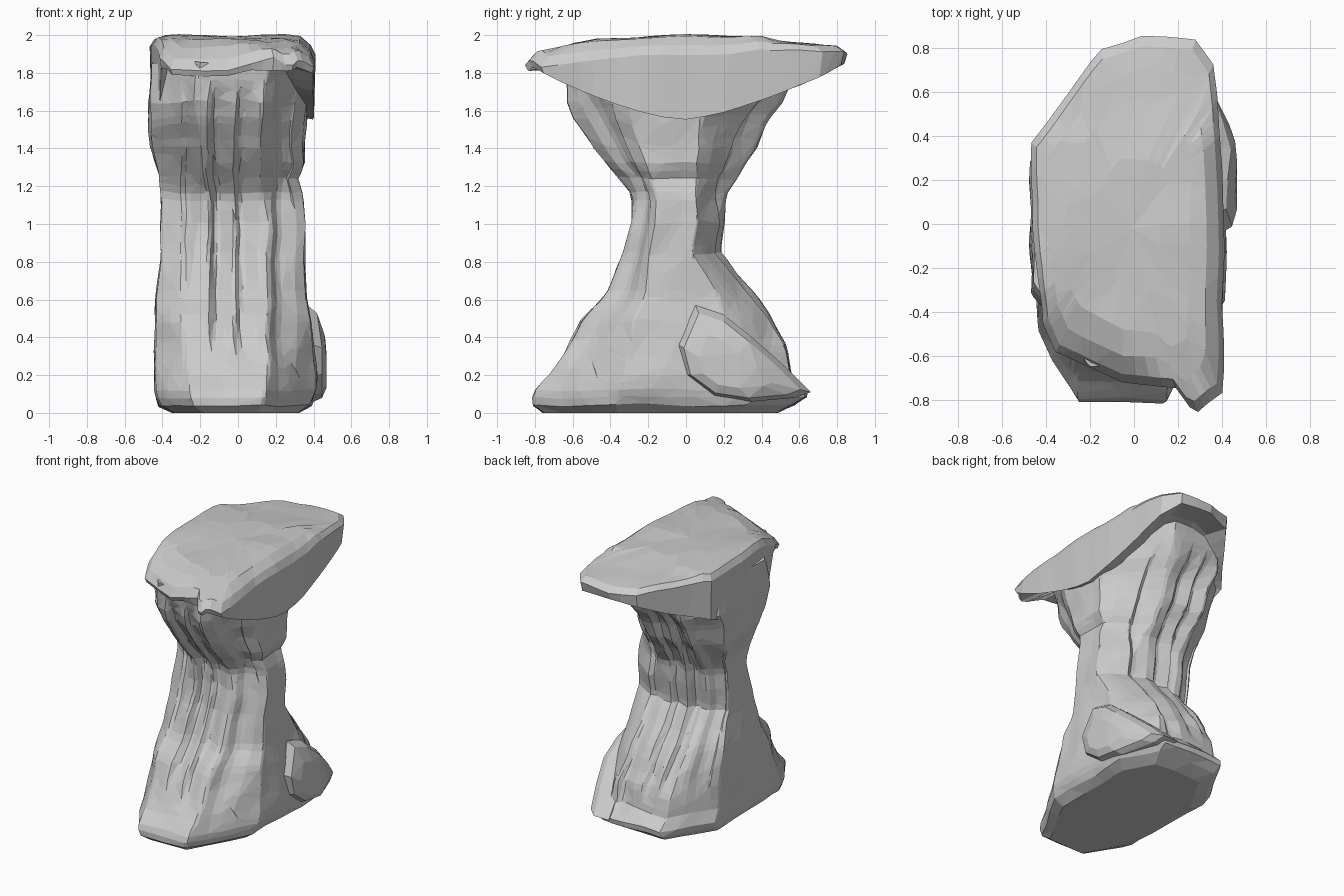
import bpy, bmesh
from mathutils import Vector, noise

cube = bpy.data.objects.get("Cube")
if cube:
    bpy.data.objects.remove(cube, do_unlink=True)

stone = bpy.data.materials.new("grey_stone")
stone.use_nodes = True
GREY = (0.6, 0.6, 0.6, 1)
stone.diffuse_color = GREY
stone.node_tree.nodes["Principled BSDF"].inputs["Base Color"].default_value = GREY


def lerp(a, b, t):
    return a + (b - a) * t


def sample(table, z):
    """Linear lookup in rows that start with a height."""
    for a, b in zip(table, table[1:]):
        if z <= b[0]:
            t = (z - a[0]) / (b[0] - a[0])
            return [lerp(p, q, t) for p, q in zip(a[1:], b[1:])]
    return table[-1][1:]


def rough(p, amount, scale):
    """Shift a point by smooth noise."""
    return p + amount * noise.noise_vector(p * scale)


def loft(name, rings, ratio):
    """Skin closed rings, then reduce to irregular chiselled facets."""
    bm = bmesh.new()
    rows = [[bm.verts.new(p) for p in ring] for ring in rings]
    n = len(rows[0])
    for a, b in zip(rows, rows[1:]):
        for i in range(n):
            j = (i + 1) % n
            bm.faces.new((a[i], a[j], b[j], b[i]))
    for row in (rows[0], rows[-1]):
        mid = bm.verts.new(sum((v.co for v in row), Vector()) / n)
        for i in range(n):
            bm.faces.new((row[i], row[(i + 1) % n], mid))
    finish(name, bm, ratio)


def finish(name, bm, ratio=1):
    bmesh.ops.recalc_face_normals(bm, faces=bm.faces)
    mesh = bpy.data.meshes.new(name)
    bm.to_mesh(mesh)
    bm.free()
    mesh.materials.append(stone)
    obj = bpy.data.objects.new(name, mesh)
    bpy.context.collection.objects.link(obj)
    if ratio < 1:
        mod = obj.modifiers.new("facets", 'DECIMATE')
        mod.ratio = ratio


# Pillar: height, x min, x max, y min, y max
extents = [
    (0, -.34, .32, -.76, .48), (.03, -.41, .38, -.81, .56),
    (.1, -.44, .41, -.81, .66), (.2, -.44, .41, -.72, .56),
    (.35, -.44, .4, -.63, .53), (.5, -.44, .38, -.55, .46),
    (.62, -.43, .36, -.43, .37), (.85, -.41, .35, -.33, .18),
    (1, -.41, .36, -.29, .2), (1.15, -.41, .34, -.28, .21),
    (1.25, -.41, .31, -.36, .27), (1.31, -.43, .35, -.41, .3),
    (1.4, -.46, .35, -.49, .37), (1.55, -.47, .36, -.59, .43),
    (1.65, -.47, .37, -.63, .51), (1.85, -.45, .37, -.64, .6)]
# Corner cut limits: front -x, front +x, back +x, back -x
cuts = [(0, 1.55, 1.36, 1.65, 1.5), (.5, 1.6, 1.46, 1.5, 1.5),
        (1, 1.5, 1.48, 1.45, 1.55), (1.2, 1.35, 1.45, 1.32, 1.55),
        (1.45, 1.35, 1.42, 1.3, 1.6), (1.65, 1.45, 1.42, 1.35, 1.6),
        (1.85, 1.4, 1.5, 1.4, 1.4)]
corners = [(-1, -1), (1, -1), (1, 1), (-1, 1)]
# Steps in the fluted faces: position, depth, lower end
steps = [(-.3, .025, .2), (-.15, .055, .33), (-.02, .04, .25), (.18, .035, .12)]


def pillar_ring(z, side=46, p=6):
    x0, x1, y0, y1 = sample(extents, z)
    limits = sample(cuts, z)
    ring = []
    for k in range(4):
        a, b = corners[k], corners[(k + 1) % 4]
        for i in range(side):
            u, v = lerp(a[0], b[0], i / side), lerp(a[1], b[1], i / side)
            r = (abs(u)**p + abs(v)**p)**(-1 / p)
            u, v = u * r, v * r
            for (su, sv), lim in zip(corners, limits):
                d = su * u + sv * v
                if d > lim:
                    u, v = u * lim / d, v * lim / d
            x, y = lerp(x0, x1, (u + 1) / 2), lerp(y0, y1, (v + 1) / 2)
            # Each step drops sharply, then eases back to the face
            if abs(v) > .6:
                face = 1 if v > 0 else -1
                for sx, depth, low in steps:
                    fade = max(0, min(1, (z - low) * 6, (1.75 - z) * 8))
                    d = -face * (x - sx)
                    dent = max(0, min(1, d / .025, (.13 - d) / .08))
                    y -= face * depth * fade * dent
            q = rough(Vector((x, y, z)), .016, 5)
            q.z = z if z < .02 else q.z
            ring.append(q)
    return ring


loft("fluted_pillar", [pillar_ring(1.85 * i / 46) for i in range(47)], .16)

# Top slab: outline seen from above
outline = [(-.42, -.45), (-.36, -.58), (-.2, -.66), (-.05, -.73), (.19, -.75),
           (.25, -.84), (.29, -.86), (.4, -.78), (.41, -.5), (.41, 0),
           (.4, .4), (.38, .58), (.36, .72), (.28, .84), (.03, .86),
           (-.15, .8), (-.33, .56), (-.47, .37), (-.47, 0), (-.44, -.2)]
edge = [Vector(a).lerp(Vector(b), t / 4)
        for a, b in zip(outline, outline[1:] + outline[:1]) for t in range(4)]
plateau = [(-.9, 1.88), (-.78, 1.92), (-.45, 1.98), (0, 2), (.4, 1.99),
           (.45, 1.97), (.9, 1.93)]


def surface(x, y):
    """Top face, bevelled along the right side and chipped at the front corner."""
    bevel = max(0, x - .32) * .8 * max(0, min(1, (.6 - y) * 3))
    chip = max(0, -.7 * x - y - .6) * .5
    return sample(plateau, y)[0] - bevel - chip - max(0, -x - .4) * .4


def underside(x, y):
    """Keel line, low in the middle of the long sides and high along the front."""
    keel = 1.55 + .17 * abs(y + .03) + .2 * y * y
    return max(keel, 1.82) if y < -.42 and x < .22 else keel


def slab_ring(kind, scale):
    ring = []
    for e in edge:
        x, y = (e.x + .03) * scale - .03, e.y * scale
        top = surface(x, y)
        low = min(underside(e.x, e.y), top - .07)
        z = {"top": top, "rim": top - .03, "low": low, "under": low + .02}[kind]
        ring.append(rough(Vector((x, y, z)), .012, 4))
    return ring


loft("top_slab", [slab_ring("top", .35), slab_ring("top", .65), slab_ring("top", .82),
                  slab_ring("top", .94), slab_ring("rim", .995),
                  slab_ring("low", .975), slab_ring("under", .75)], .6)

# Rounded lump on the foot of the +x side
lump = [(.05, .57), (-.04, .36), (0, .2), (.15, .09), (.35, .06), (.58, .08),
        (.66, .11), (.52, .25), (.35, .4), (.2, .52)]
bm = bmesh.new()
for inset, x in ((0, .28), (0, .4), (.12, .445), (.45, .468)):
    for y, z in lump:
        y, z = lerp(y, .2, inset), lerp(z, .22, inset)
        bm.verts.new((x - max(0, y - .35) * .35 - max(0, z - .35) * .15, y, z))
bmesh.ops.convex_hull(bm, input=bm.verts)
finish("foot_lump", bm)
